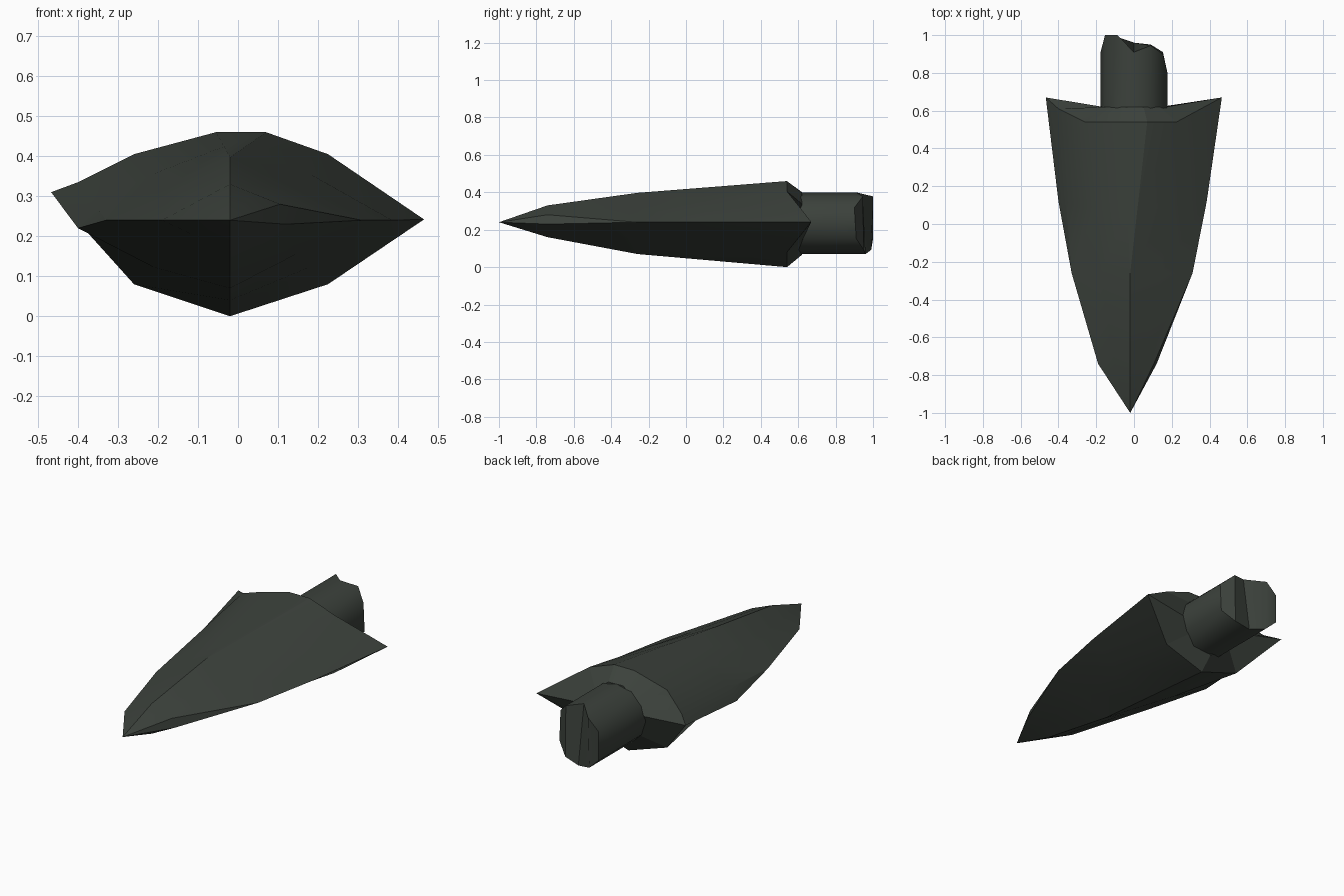
import bpy, bmesh, math
from mathutils import Vector

if "Cube" in bpy.data.objects:
    bpy.data.objects.remove(bpy.data.objects["Cube"])

stone = bpy.data.materials.new("dark_green_grey")
stone.diffuse_color = (0.045, 0.054, 0.045, 1)
stone.use_nodes = True
stone.node_tree.nodes["Principled BSDF"].inputs["Base Color"].default_value = stone.diffuse_color
CZ, R = 0.235, 0.17          # shaft axis height and radius


def finish(name, bm, angle):
    bmesh.ops.remove_doubles(bm, verts=bm.verts, dist=0.002)
    bmesh.ops.recalc_face_normals(bm, faces=bm.faces)
    mesh = bpy.data.meshes.new(name)
    bm.to_mesh(mesh)
    bm.free()
    mesh.materials.append(stone)
    ob = bpy.data.objects.new(name, mesh)
    bpy.context.collection.objects.link(ob)
    bpy.ops.object.select_all(action='DESELECT')
    ob.select_set(True)
    bpy.context.view_layer.objects.active = ob
    bpy.ops.object.shade_smooth_by_angle(angle=math.radians(angle))


def section(y, left, right_up, right_low, top, bottom):
    """Ring of 11 points: lower/upper left edge, top, right edge, bottom."""
    l, ru, rl, t, b = [Vector((x, y, z)) for x, z in (left, right_up, right_low, top, bottom)]
    return [l, l.copy(), l.lerp(t, .5), t, t.copy(), ru.lerp(t, .5), ru, rl,
            rl.lerp(b, .5), b, l.lerp(b, .5)]


# blade rings from near the point to the rear rim
tip = Vector((-.02, -1, .24))
nose = section(-.74, (-.19, .24), (.105, .28), (.12, .23), (-.02, .33), (-.02, .16))
mid = section(-.26, (-.33, .24), (.31, .24), (.31, .24), (-.02, .397), (-.02, .07))
rim = [Vector(p) for p in (
    (-.467, .67, .31), (-.40, .61, .335), (-.26, .54, .405), (-.055, .54, .46),
    (.07, .54, .46), (.225, .54, .405), (.465, .67, .242), (.465, .67, .242),
    (.225, .54, .08), (-.02, .54, 0), (-.26, .54, .08))]
waist = [a.lerp(b, .43) for a, b in zip(mid, rim)]
waist[0] = Vector((-.40, .12, .22))          # chipped left edge
waist[6] = waist[7] = Vector((.385, .12, .24))
neck = []
for p in rim:
    a = math.atan2(p.z - CZ, p.x)
    neck.append(Vector((R * math.cos(a), .62, CZ + R * math.sin(a))))

# blade: point fan, lofted skin, sloped back
bm = bmesh.new()
rings = [[bm.verts.new(p) for p in ring] for ring in (nose, mid, waist, rim, neck)]
point = bm.verts.new(tip)
n = len(rim)
for i in range(n):
    j = (i + 1) % n
    bm.faces.new((point, rings[0][i], rings[0][j]))
    for a, b in zip(rings, rings[1:]):
        bm.faces.new((a[i], a[j], b[j], b[i]))
bm.faces.new(rings[-1])
finish("blade", bm, 20)

# broken shaft: end length steps across the width, index 0 is the right side
ends = [.80, .90, .945, .91, 1.0, 1.0, .91, 1.0, .99, .96, .95, .91]
bm = bmesh.new()
front, back = [], []
for k, y in enumerate(ends):
    a = k * math.tau / 12
    x, z = .177 * math.cos(a), CZ + .165 * math.sin(a)
    front.append(bm.verts.new((x, .56, z)))
    back.append(bm.verts.new((x, y, z)))
for k in range(12):
    j = (k + 1) % 12
    bm.faces.new((front[k], front[j], back[j], back[k]))
bm.faces.new(front)
# splintered end made of vertical strips
bm.faces.new((back[0], back[1], back[11]))
for k in range(1, 5):
    bm.faces.new((back[k], back[k + 1], back[11 - k], back[12 - k]))
bm.faces.new((back[5], back[6], back[7]))
finish("broken_shaft", bm, 35)
